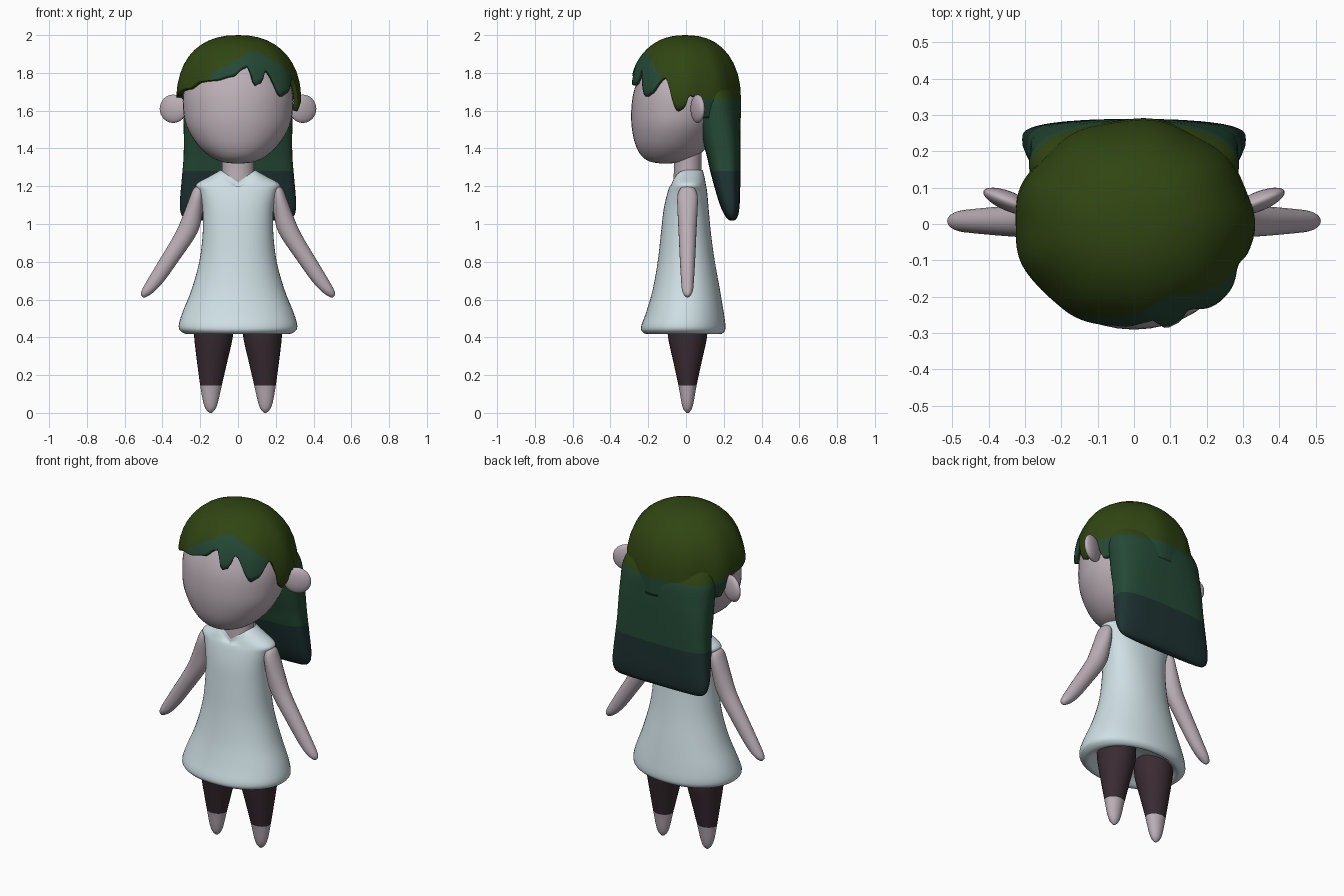
import bpy, bmesh, math


def mat(name, rgb):
    m = bpy.data.materials.new(name)
    m.diffuse_color = (*rgb, 1)
    return m


SKIN = mat("skin", (0.50, 0.43, 0.47))
CLOTH = mat("pale_dress", (0.62, 0.74, 0.78))
LEGGING = mat("dark_legging", (0.042, 0.025, 0.032))
OLIVE = mat("olive_hair", (0.030, 0.060, 0.006))
TEAL = mat("green_hair", (0.018, 0.067, 0.036))
DEEP = mat("deep_teal_hair", (0.013, 0.033, 0.032))


def finish(name, bm, mats):
    bmesh.ops.recalc_face_normals(bm, faces=bm.faces)
    for f in bm.faces:
        f.smooth = True
    me = bpy.data.meshes.new(name)
    bm.to_mesh(me)
    bm.free()
    ob = bpy.data.objects.new(name, me)
    bpy.context.collection.objects.link(ob)
    for m in mats:
        me.materials.append(m)
    return ob


def catmull(a, b, c, d, t):
    return [0.5 * (2 * q + (r - p) * t + (2 * p - 5 * q + 4 * r - s) * t * t
                   + (3 * q - p - 3 * r + s) * t ** 3) for p, q, r, s in zip(a, b, c, d)]


def loft(name, rows, mats, rule=None, warp=None, caps=(True, True), seg=40, sub=4):
    """Rows are (z, centre x, half width, front y, back y, roundness)."""
    fine = []
    for i in range(len(rows) - 1):
        a, d = rows[max(i - 1, 0)], rows[min(i + 2, len(rows) - 1)]
        fine += [catmull(a, rows[i], rows[i + 1], d, k / sub) for k in range(sub)]
    fine.append(rows[-1])
    bm, rings = bmesh.new(), []
    for z, cx, rx, yf, yb, n in fine:
        ring = []
        for k in range(seg):
            a = 2 * math.pi * k / seg
            s, c = math.sin(a), math.cos(a)
            x = cx + rx * math.copysign(abs(s) ** (2 / n), s)
            y = (yf + yb) / 2 - (yb - yf) / 2 * math.copysign(abs(c) ** (2 / n), c)
            ring.append(bm.verts.new((x, y, z + (warp(x, y, z) if warp else 0))))
        rings.append(ring)
    for r0, r1 in zip(rings, rings[1:]):
        for k in range(seg):
            j = (k + 1) % seg
            f = bm.faces.new((r0[k], r0[j], r1[j], r1[k]))
            if rule:
                f.material_index = rule(f.calc_center_median().z)
    for ring, cap in ((rings[0], caps[0]), (rings[-1], caps[1])):
        if cap:
            f = bm.faces.new(ring)
            if rule:
                f.material_index = rule(f.calc_center_median().z)
    return finish(name, bm, mats)


# Head and neck
loft("head", [
    (1.32, 0, 0.02, -0.13, -0.09, 2), (1.33, 0, 0.09, -0.19, -0.01, 2),
    (1.36, 0, 0.15, -0.235, 0.06, 2), (1.42, 0, 0.215, -0.268, 0.12, 2),
    (1.51, 0, 0.270, -0.287, 0.18, 2), (1.60, 0, 0.290, -0.290, 0.22, 2),
    (1.70, 0, 0.288, -0.277, 0.23, 2), (1.80, 0, 0.250, -0.238, 0.21, 2),
    (1.88, 0, 0.19, -0.18, 0.16, 2), (1.94, 0, 0.08, -0.09, 0.07, 2)], [SKIN])
loft("neck", [(1.10, 0, 0.085, -0.060, 0.080, 2), (1.22, 0, 0.088, -0.066, 0.083, 2),
              (1.30, 0, 0.085, -0.064, 0.082, 2), (1.45, 0, 0.09, -0.066, 0.085, 2)], [SKIN])


# Dress, with a V neckline and a tucked-in hem
def neckline(x, y, z):
    return -0.065 * max(0, 1 - abs(x) / 0.09) * min(1, max(0, (z - 1.20) / 0.06)) if y < 0 else 0


loft("dress", [
    (1.285, 0, 0.092, -0.066, 0.088, 2), (1.25, 0, 0.155, -0.072, 0.098, 2.1),
    (1.21, 0, 0.222, -0.082, 0.105, 2.3), (1.17, 0, 0.207, -0.097, 0.112, 2.4),
    (1.08, 0, 0.188, -0.118, 0.120, 2.3), (0.95, 0, 0.187, -0.133, 0.132, 2.2),
    (0.80, 0, 0.205, -0.150, 0.153, 2.1), (0.65, 0, 0.247, -0.177, 0.180, 2.1),
    (0.53, 0, 0.295, -0.212, 0.200, 2.1), (0.46, 0, 0.314, -0.237, 0.209, 2.1),
    (0.43, 0, 0.300, -0.232, 0.203, 2.1), (0.418, 0, 0.262, -0.20, 0.178, 2.1),
    (0.45, 0, 0.21, -0.15, 0.14, 2), (0.48, 0, 0.08, -0.06, 0.05, 2)],
    [CLOTH], warp=neckline, caps=(False, True), seg=48)

# Arms, legs and ears on both sides
for side, label in ((-1, "left"), (1, "right")):
    loft(label + "_arm", [
        (z, side * x, r, 0.008 - ry, 0.008 + ry, 2) for z, x, r, ry in (
            (1.20, 0.207, 0.010, 0.015), (1.185, 0.210, 0.027, 0.040), (1.14, 0.218, 0.038, 0.054),
            (1.05, 0.240, 0.050, 0.052), (0.95, 0.275, 0.058, 0.047), (0.80, 0.370, 0.052, 0.040),
            (0.70, 0.436, 0.046, 0.034), (0.65, 0.472, 0.037, 0.029), (0.625, 0.490, 0.024, 0.019),
            (0.612, 0.496, 0.006, 0.006))], [SKIN], seg=24)
    loft(label + "_leg", [
        (z, side * x, r, 0.008 - ry, 0.008 + ry, 2) for z, x, r, ry in (
            (0.50, 0.13, 0.105, 0.108), (0.40, 0.130, 0.102, 0.103), (0.27, 0.137, 0.080, 0.075),
            (0.145, 0.143, 0.057, 0.048), (0.06, 0.145, 0.040, 0.033), (0.02, 0.145, 0.025, 0.022),
            (0.0, 0.145, 0.006, 0.006))],
         [LEGGING, SKIN], rule=lambda z: 0 if z > 0.145 else 1, seg=28)
    bm = bmesh.new()
    bmesh.ops.create_uvsphere(bm, u_segments=24, v_segments=16, radius=1)
    ear = finish(label + "_ear", bm, [SKIN])
    ear.scale = (0.077, 0.027, 0.075)
    ear.location = (side * 0.343, 0.062, 1.61)
    ear.rotation_euler = (0, 0, side * math.radians(22))

# Long back hair with two colour bands
loft("back_hair", [
    (1.76, 0, 0.24, 0.04, 0.24, 2), (1.66, 0, 0.285, 0.03, 0.280, 2.2),
    (1.56, 0, 0.288, 0.055, 0.288, 2.5), (1.45, 0, 0.287, 0.085, 0.289, 3),
    (1.36, 0, 0.288, 0.110, 0.289, 3.2), (1.28, 0, 0.294, 0.128, 0.288, 3.3),
    (1.18, 0, 0.303, 0.155, 0.287, 3.3), (1.10, 0, 0.308, 0.180, 0.284, 3.2),
    (1.05, 0, 0.300, 0.203, 0.277, 3), (1.025, 0, 0.275, 0.222, 0.264, 2.8),
    (1.018, 0, 0.235, 0.238, 0.250, 2.5)],
    [OLIVE, TEAL, DEEP], rule=lambda z: 0 if z > 1.66 else 1 if z > 1.28 else 2, seg=56)

# Hair cap: (angle from the front, height) of the ragged edge and the colour border
EDGE = [(-180, 1.56), (-108, 1.56), (-101, 1.67), (-85, 1.68), (-55, 1.715), (-38, 1.755),
        (-30, 1.76), (-22, 1.763), (-6, 1.785), (6, 1.83), (10, 1.84), (17, 1.735), (22, 1.745),
        (30, 1.815), (45, 1.675), (50, 1.69), (67, 1.775), (82, 1.595), (88, 1.61), (94, 1.68),
        (101, 1.67), (108, 1.56), (180, 1.56)]
BORDER = [(-180, 1.66), (-108, 1.66), (-101, 1.74), (-28, 1.79), (-15, 1.835), (0, 1.875),
          (12, 1.905), (25, 1.915), (45, 1.86), (60, 1.80), (68, 1.80), (101, 1.74),
          (108, 1.66), (180, 1.66)]


def lookup(table, a):
    for (a0, v0), (a1, v1) in zip(table, table[1:]):
        if a <= a1:
            t = (a - a0) / (a1 - a0)
            return v0 + (v1 - v0) * t * t * (3 - 2 * t)


def cap_point(a, z):
    r = (1 - max(0, (z - 1.65) / 0.35) ** 2.3) ** (1 / 2.3)
    ph = math.radians(a)
    low = max(0, 1.65 - z)
    lock = 1 + 0.012 * math.sin(ph * 9) * min(1, (2 - z) / 0.2)
    front = 0.012 * max(0, math.cos(ph)) * r
    return (0.33 * r * (1 - 0.9 * low) * lock * math.sin(ph),
            -0.29 * r * lock * math.cos(ph) - front, z)


bm, cols, N = bmesh.new(), [], 144
pole = bm.verts.new((0, 0, 2.0))
for k in range(N):
    a = -180 + 360 * k / N
    e = lookup(EDGE, a)
    b = max(lookup(BORDER, a), e + 0.012)
    zs = [2 - (2 - b) * (i / 9) ** 2 for i in range(1, 10)] + [b + (e - b) * i / 6 for i in range(1, 7)]
    cols.append([bm.verts.new(cap_point(a, z)) for z in zs])
for k in range(N):
    c0, c1 = cols[k], cols[(k + 1) % N]
    a = -180 + 360 * (k + 0.5) / N
    bm.faces.new((pole, c0[0], c1[0]))
    for i in range(len(c0) - 1):
        f = bm.faces.new((c0[i], c0[i + 1], c1[i + 1], c1[i]))
        f.material_index = 1 if i >= 8 and (-28 < a < 62 or abs(a) > 105) else 0
cap = finish("hair_cap", bm, [OLIVE, TEAL])
solid = cap.modifiers.new("thickness", "SOLIDIFY")
solid.thickness = 0.025
solid.offset = -1
